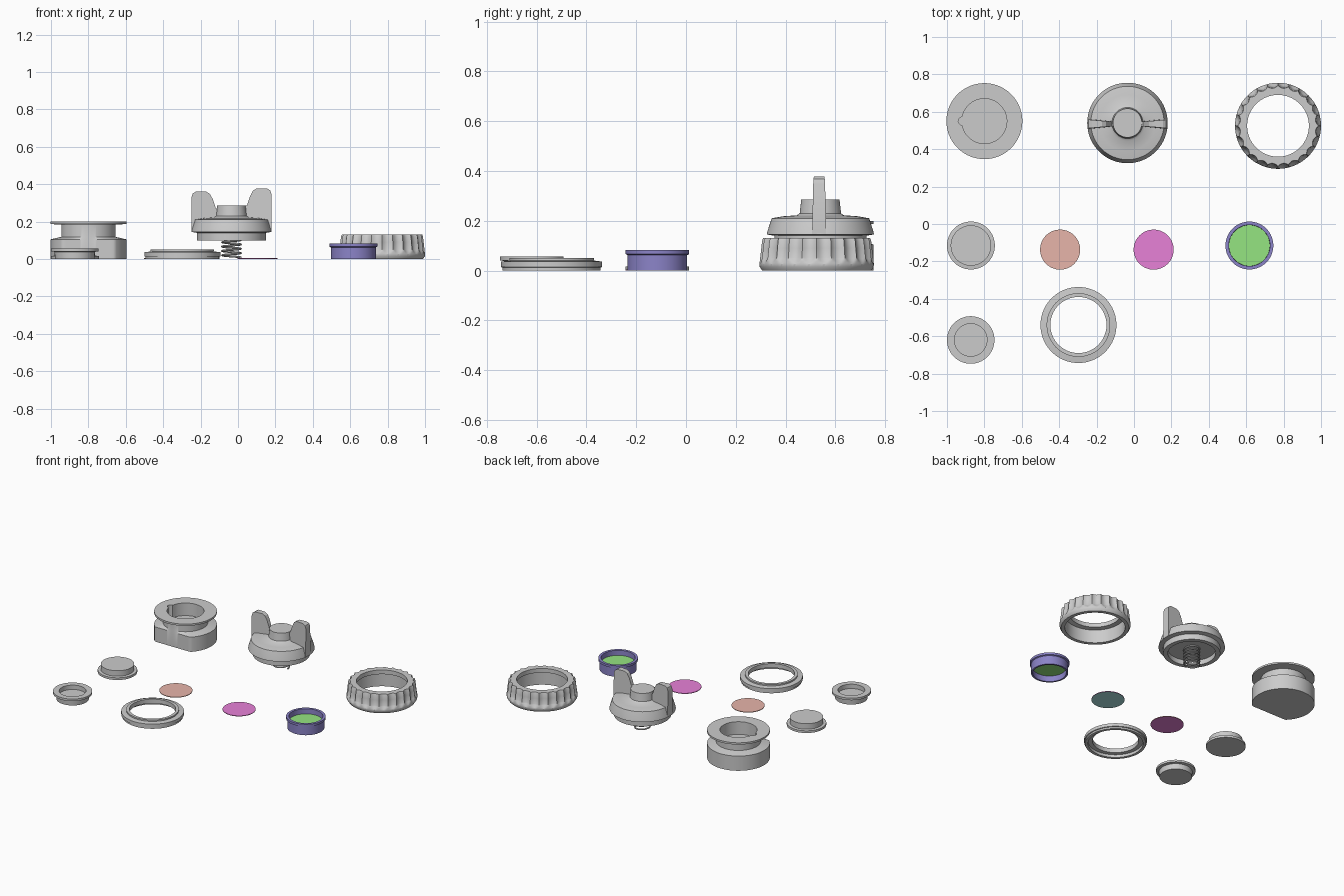
import bpy, bmesh, math
from math import sin, cos, pi, radians

if "Cube" in bpy.data.objects:
    bpy.data.objects.remove(bpy.data.objects["Cube"])


def material(name, rgb):
    m = bpy.data.materials.new(name)
    m.diffuse_color = (*rgb, 1)
    m.use_nodes = True
    m.node_tree.nodes["Principled BSDF"].inputs["Base Color"].default_value = m.diffuse_color
    return m


def finish(name, bm, loc, mats=()):
    bmesh.ops.remove_doubles(bm, verts=bm.verts, dist=1e-5)
    bmesh.ops.recalc_face_normals(bm, faces=bm.faces)
    me = bpy.data.meshes.new(name)
    bm.to_mesh(me)
    bm.free()
    me.polygons.foreach_set("use_smooth", [True] * len(me.polygons))
    me.set_sharp_from_angle(angle=radians(30))
    ob = bpy.data.objects.new(name, me)
    ob.location = loc
    bpy.context.collection.objects.link(ob)
    for m in mats:
        me.materials.append(m)
    return ob


def lathe(name, profile, xy, seg=96, closed=False, warp=None, mats=()):
    """Revolve (r, z) points; warp(r, z, angle) may alter the radius."""
    bm = bmesh.new()
    rings = []
    for r, z in profile:
        ring = []
        for i in range(seg):
            a = 2 * pi * i / seg
            q = warp(r, z, a) if warp else r
            ring.append(bm.verts.new((q * cos(a), q * sin(a), z)))
        rings.append(ring)
    n = len(rings)
    for k in range(n if closed else n - 1):
        lo, hi = rings[k], rings[(k + 1) % n]
        for i in range(seg):
            j = (i + 1) % seg
            bm.faces.new((lo[i], lo[j], hi[j], hi[i]))
    return finish(name, bm, (*xy, 0), mats)


# Valve body: flat on the front of the base, keyed hole in the top
def body_warp(r, z, a):
    if z < 0.11 and sin(a) < 0 and r > 0.147:
        return min(r, 0.147 / -sin(a))
    if r == 0.12:
        return r + 0.02 * max(0, 1 - (abs(a - pi) / 0.2) ** 2)
    return r


lathe("valve_body", [(0, 0), (0.203, 0), (0.203, 0.105), (0.145, 0.118), (0.145, 0.183),
                     (0.203, 0.187), (0.203, 0.2), (0.12, 0.2), (0.12, 0.11), (0, 0.11)],
      (-0.8, 0.55), seg=128, warp=body_warp)

# Wing cap with hollow underside
CAP = (-0.035, 0.54)
lathe("wing_cap", [(0, 0.135), (0.155, 0.135), (0.155, 0.1), (0.185, 0.1), (0.185, 0.14),
                   (0.215, 0.145), (0.212, 0.16), (0.196, 0.21), (0.15, 0.218), (0.095, 0.222),
                   (0.083, 0.23), (0.077, 0.285), (0, 0.285)], CAP)


# Grip wings: rounded blades, thicker at the outer end
def wing(name, side, top):
    outline = [(0.06, 0.2), (0.214, 0.145), (0.214, top - 0.03), (0.207, top - 0.01),
               (0.19, top), (0.135, top), (0.115, top - 0.012), (0.1, top - 0.04),
               (0.083, top - 0.09), (0.06, top - 0.1)]
    bm = bmesh.new()
    rows = []
    for s in (-1, 1):
        rows.append([bm.verts.new((side * x, s * (0.012 + 0.016 * (x - 0.06) / 0.15)
                                   * (1 - 0.8 * (z - 0.145)), z)) for x, z in outline])
        bm.faces.new(rows[-1])
    for i in range(len(outline)):
        j = (i + 1) % len(outline)
        bm.faces.new((rows[0][i], rows[0][j], rows[1][j], rows[1][i]))
    finish(name, bm, (CAP[0], CAP[1] - 0.005, 0))


wing("left_wing", -1, 0.36)
wing("right_wing", 1, 0.377)

# Coil spring under the cap
bm = bmesh.new()
turns, steps, sides, wire = 5.5, 32, 8, 0.0055
loops = []
for i in range(int(turns * steps) + 1):
    a = 2 * pi * i / steps
    z = 0.008 + 0.128 * i / (turns * steps)
    loops.append([bm.verts.new(((0.05 + wire * cos(b)) * cos(a), (0.05 + wire * cos(b)) * sin(a),
                                z + wire * sin(b))) for b in (2 * pi * k / sides for k in range(sides))])
for lo, hi in zip(loops, loops[1:]):
    for k in range(sides):
        m = (k + 1) % sides
        bm.faces.new((lo[k], lo[m], hi[m], hi[k]))
bm.faces.new(loops[0])
bm.faces.new(loops[-1])
finish("coil_spring", bm, (*CAP, 0))


# Knurled clamp ring: scallops fade out near the bottom band
def knurl(r, z, a):
    if r < 0.205 or z < 0.02:
        return r
    t = (a * 24 / (2 * pi)) % 1
    return r - max(0, 0.013 * (1 - (2 * t - 1) ** 2) - 0.5 * max(0, 0.052 - z))


outer = [(0.23 - 0.011 * (z - 0.025) / 0.095, z)
         for z in (0.026, 0.031, 0.036, 0.041, 0.046, 0.052, 0.09, 0.12)]
lathe("knurled_ring", [(0.195, 0), (0.219, 0), (0.229, 0.015)] + outer +
      [(0.215, 0.13), (0.165, 0.13), (0.165, 0.1), (0.195, 0.095)],
      (0.77, 0.525), seg=192, closed=True, warp=knurl)

# Solid plug with a base flange
lathe("plug", [(0, 0), (0.128, 0), (0.128, 0.016), (0.108, 0.018), (0.108, 0.057), (0, 0.057)],
      (-0.872, -0.115))

# Shallow cup with a top flange
lathe("flanged_cup", [(0, 0), (0.105, 0), (0.108, 0.038), (0.127, 0.041), (0.127, 0.056),
                      (0.087, 0.056), (0.087, 0.025), (0, 0.025)], (-0.873, -0.62))

# Stepped sealing ring
lathe("seal_ring", [(0.178, 0), (0.197, 0), (0.197, 0.012), (0.203, 0.014), (0.203, 0.036),
                    (0.17, 0.04), (0.17, 0.05), (0.15, 0.05), (0.15, 0.02), (0.178, 0.02)],
      (-0.297, -0.54), closed=True)

# Thin two-coloured membranes
coral = material("coral", (0.80, 0.46, 0.40))
magenta = material("magenta", (0.80, 0.22, 0.68))
teal = material("teal", (0.42, 0.78, 0.78))
green = material("green", (0.30, 0.78, 0.22))
navy = material("navy", (0.26, 0.23, 0.58))
for name, x, mats in (("coral_membrane", -0.395, (coral, magenta)),
                      ("magenta_membrane", 0.105, (magenta, teal))):
    disc = lathe(name, [(0, 0), (0.107, 0), (0.107, 0.004), (0, 0.004)], (x, -0.137), mats=mats)
    for p in disc.data.polygons:
        p.material_index = 1 if p.center.z < 0.001 else 0

# Filter holder: open sleeve with a green screen inside
HOLDER = (0.617, -0.115)
lathe("filter_sleeve", [(0.108, 0), (0.12, 0), (0.12, 0.062), (0.128, 0.066), (0.128, 0.082),
                        (0.11, 0.082)], HOLDER, closed=True, mats=[navy])
lathe("filter_screen", [(0, 0.042), (0.11, 0.042), (0.11, 0.046), (0, 0.046)], HOLDER, mats=[green])
